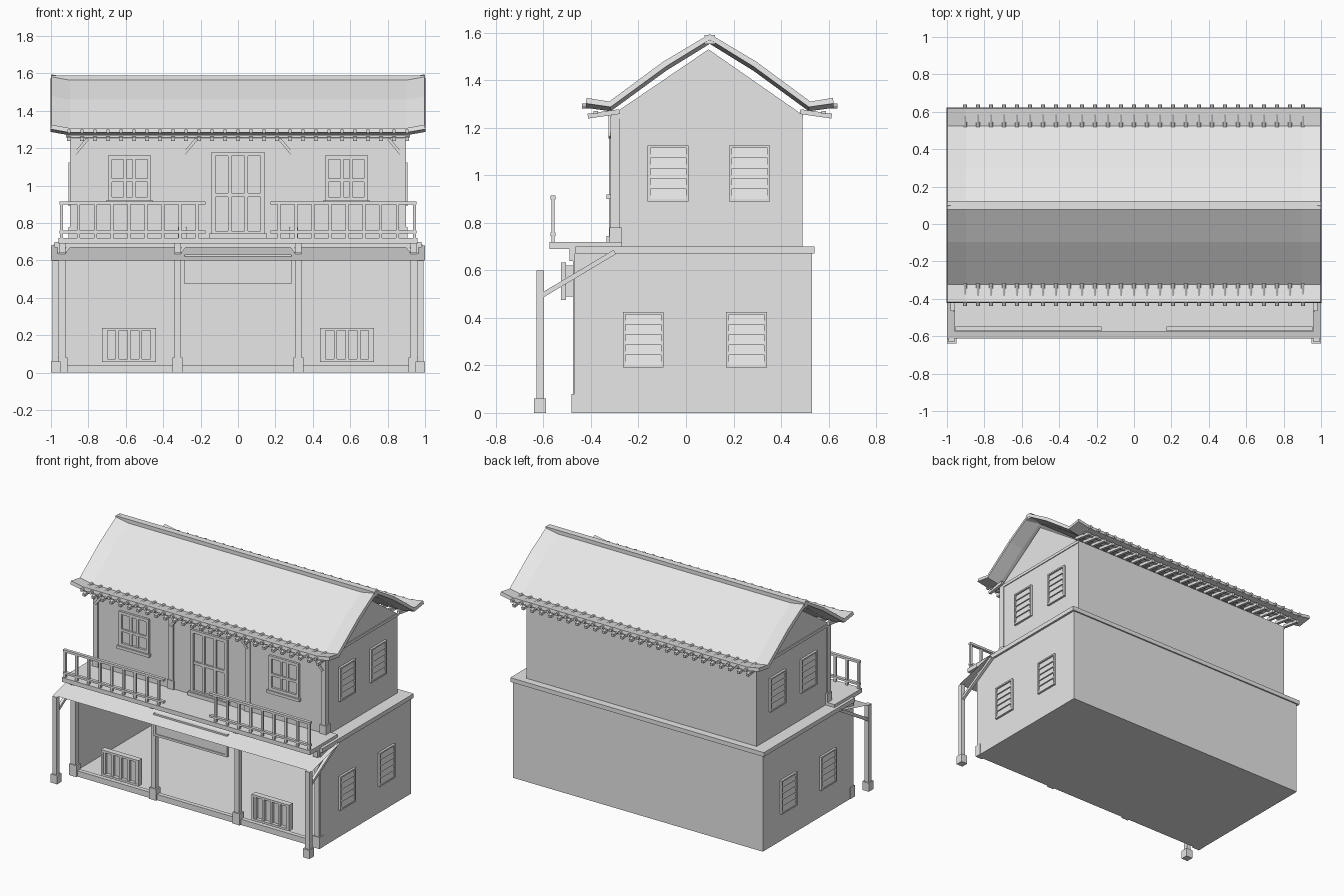
import bpy, bmesh, math
from mathutils import Vector

cube = bpy.data.objects.get("Cube")
if cube:
    bpy.data.objects.remove(cube)

grey = bpy.data.materials.new("plain_grey")
grey.use_nodes = True
COLOR = (0.8, 0.8, 0.8, 1)
grey.diffuse_color = COLOR
grey.node_tree.nodes["Principled BSDF"].inputs["Base Color"].default_value = COLOR


def finish(name, bm):
    bmesh.ops.recalc_face_normals(bm, faces=bm.faces)
    mesh = bpy.data.meshes.new(name)
    bm.to_mesh(mesh)
    bm.free()
    mesh.materials.append(grey)
    obj = bpy.data.objects.new(name, mesh)
    bpy.context.collection.objects.link(obj)
    return obj


def add_box(bm, x, y, z):
    """Box from (low, high) pairs on each axis."""
    verts = bmesh.ops.create_cube(bm, size=1)["verts"]
    for v in verts:
        v.co = Vector([(r[0] + r[1]) / 2 + c * (r[1] - r[0])
                       for r, c in zip((x, y, z), v.co)])
    return verts


def box(name, x, y, z):
    bm = bmesh.new()
    add_box(bm, x, y, z)
    return finish(name, bm)


def add_bar(bm, a, b, width):
    """Square bar between two points."""
    a, b = Vector(a), Vector(b)
    rot = (b - a).to_track_quat('Z', 'Y').to_matrix()
    for v in bmesh.ops.create_cube(bm, size=1)["verts"]:
        c = v.co
        v.co = (a + b) / 2 + rot @ Vector((c.x * width, c.y * width, c.z * (b - a).length))


def around(c, w):
    return (c - w / 2, c + w / 2)


def frame(bm, x, y, z, t):
    """Rectangular frame facing the front."""
    for r in ((x[0], x[0] + t), (x[1] - t, x[1])):
        add_box(bm, r, y, z)
    for r in ((z[0], z[0] + t), (z[1] - t, z[1])):
        add_box(bm, (x[0] + t, x[1] - t), y, r)


def extrude_x(name, profile, half):
    """Closed y-z profile extruded along x."""
    bm = bmesh.new()
    face = bm.faces.new([bm.verts.new((-half, y, z)) for y, z in profile])
    ext = bmesh.ops.extrude_face_region(bm, geom=[face])["geom"]
    for v in ext:
        if isinstance(v, bmesh.types.BMVert):
            v.co.x = half
    return finish(name, bm)


YC = 0.10  # roof centre line

# Ground floor: hollow shop open to the front
box("ground_floor_base", (-.965, .965), (-.47, .53), (0, .015))
box("ground_back_wall", (-.965, .965), (.515, .53), (.015, .67))
for side, s in (("left", 1), ("right", -1)):
    box(side + "_ground_wall", sorted((s * .95, s * .965)), (-.47, .515), (.015, .67))
box("ground_sill", (-.92, .92), (-.47, -.44), (.015, .04))
box("first_floor_slab", (-.98, .98), (-.465, .54), (.67, .70))

# Shop front pillars with base blocks and brackets under the balcony
bm = bmesh.new()
for x in (-.94, -.323, .323, .94):
    add_box(bm, around(x, .035), (-.475, -.44), (0, .67))
    add_box(bm, around(x, .055), (-.482, -.435), (0, .08))
    add_box(bm, around(x, .035), (-.49, -.44), (.64, .69))
    inward = .05 if x < 0 else -.05
    add_bar(bm, (x, -.46, .63), (x + inward, -.46, .69), .016)
finish("shop_pillars", bm)

# Thin awning, its poles and braces
bm = bmesh.new()
corners = ((-1, -.613, .60), (1, -.613, .60), (1, -.30, .68), (-1, -.30, .68))
bm.faces.new([bm.verts.new(c) for c in corners])
finish("awning", bm)
bm = bmesh.new()
for s in (-1, 1):
    add_box(bm, around(s * .977, .032), (-.63, -.598), (0, .60))
    add_box(bm, around(s * .975, .05), (-.64, -.59), (0, .06))
    add_bar(bm, (s * .977, -.605, .495), (s * .977, -.30, .677), .02)
finish("awning_poles", bm)

# Blank hanging board
box("board_back", (-.26, .26), (-.505, -.47), (.49, .62))
box("board_panel", (-.27, .27), (-.52, -.505), (.485, .62))
bm = bmesh.new()
frame(bm, (-.285, .285), (-.527, -.505), (.475, .633), .015)
finish("board_frame", bm)

# Low barred grilles in the shop front
for side, s in (("left", 1), ("right", -1)):
    bm = bmesh.new()
    c = s * .583
    add_box(bm, around(c, .27), (-.45, -.435), (.07, .23))
    frame(bm, around(c, .29), (-.475, -.435), (.058, .24), .015)
    for i in range(5):
        add_box(bm, around(c + (i - 2) * .062, .018), (-.468, -.45), (.07, .23))
    finish(side + "_shop_grille", bm)

# Upper storey with gable
extrude_x("upper_storey", [(-.31, .70), (.49, .70), (.49, 1.255), (YC - .005, 1.53), (-.31, 1.255)], .89)
for side, s in (("left", 1), ("right", -1)):
    box(side + "_gable_band", sorted((s * .89, s * .896)), (-.313, .493), (1.24, 1.26))
bm = bmesh.new()
for x in (-.88, -.297, .297, .88):
    add_box(bm, around(x, .035), (-.318, -.28), (.70, 1.25))
    add_box(bm, around(x, .05), (-.322, -.27), (.70, .78))
    inward = .075 if x < 0 else -.075
    add_bar(bm, (x, -.318, 1.16), (x + inward, -.318, 1.25), .016)
finish("upper_pillars", bm)

# Upper windows and balcony door
for name, c in (("left_window", .58), ("right_window", -.58)):
    bm = bmesh.new()
    frame(bm, around(c, .23), (-.325, -.305), (.92, 1.16), .02)
    add_box(bm, around(c, .25), (-.335, -.305), (.90, .92))
    for d in (-.025, .025):
        add_box(bm, around(c + d, .016), (-.32, -.305), (.94, 1.14))
    add_box(bm, around(c, .19), (-.322, -.305), (1.02, 1.037))
    finish(name, bm)
bm = bmesh.new()
frame(bm, (-.143, .143), (-.325, -.305), (.735, 1.18), .022)
add_box(bm, around(0, .31), (-.335, -.305), (.72, .745))
for x in (-.045, .045):
    add_box(bm, around(x, .018), (-.32, -.305), (.75, 1.16))
add_box(bm, around(0, .24), (-.322, -.305), (.94, .96))
finish("balcony_door", bm)

# Louvred side windows on both storeys
for side, s in (("left", 1), ("right", -1)):
    for level, wall, z0, centres in (("ground", .965, .19, (-.18, .255)),
                                     ("upper", .89, .89, (-.075, .268))):
        bm = bmesh.new()
        for c in centres:
            def out(d):
                return sorted((s * (wall - .005), s * (wall + d)))
            for e in (-.08, .08):
                add_box(bm, out(.015), around(c + e, .012), (z0, z0 + .235))
            for z in (z0, z0 + .225):
                add_box(bm, out(.015), around(c, .15), (z, z + .01))
            for i in range(5):
                z = z0 + .01 + i * .043
                slat = add_box(bm, out(.012), around(c, .15), (z, z + .043))
                for v in slat:  # tilt each slat outward at the bottom
                    if v.co.z > z + .02 and abs(v.co.x) > wall:
                        v.co.x = s * (wall + .003)
        finish(f"{side}_{level}_louvres", bm)

# Balcony and railings
box("balcony_floor", (-.96, .96), (-.575, -.27), (.69, .72))
for side, s in (("left", 1), ("right", -1)):
    bm = bmesh.new()
    for z, w in ((.907, .016), (.752, .014)):
        add_box(bm, sorted((s * .175, s * .955)), around(-.56, .022), around(z, w))
    for i in range(9):
        add_box(bm, around(s * (.22 + i * .0905), .016), around(-.56, .014), (.72, .905))
    finish(side + "_railing", bm)

# Curved roof with upturned gable ends
half_profile = ((0, 1.577), (.19, 1.462), (.42, 1.293), (.52, 1.308))
line = [(-u, z) for u, z in reversed(half_profile)] + list(half_profile[1:])
stations = ((-1, .018), (-.9, 0), (.9, 0), (1, .018))
bm = bmesh.new()
grid = [[bm.verts.new((x, YC + u, z + lift - .012)) for u, z in line] for x, lift in stations]
for a, b in zip(grid, grid[1:]):
    for i in range(len(line) - 1):
        bm.faces.new((a[i], b[i], b[i + 1], a[i + 1]))
roof = finish("roof", bm)
solid = roof.modifiers.new("thickness", 'SOLIDIFY')
solid.thickness, solid.offset = .024, 0
box("ridge_cap", (-1, 1), (YC - .022, YC + .022), (1.553, 1.59))

# Tile ends, rafters and eave rails along both eaves
for side, s in (("front", -1), ("back", 1)):
    tiles, rafters = bmesh.new(), bmesh.new()
    wall, edge = YC + s * .38, YC + s * .505
    for i in range(27):
        x = (i - 13) * .0695
        ring = bmesh.ops.create_cone(tiles, cap_ends=True, segments=8, radius1=.011,
                                     radius2=.011, depth=.12)["verts"]
        for v in ring:
            v.co = (x + v.co.x, YC + s * .478 + v.co.z, 1.292 + v.co.y)
        add_bar(rafters, (x, wall, 1.268), (x, edge + s * .008, 1.249), .02)
    add_box(rafters, (-.92, .92), around(edge - s * .025, .02), (1.258, 1.27))
    finish(side + "_tile_ends", tiles)
    finish(side + "_rafters", rafters)
